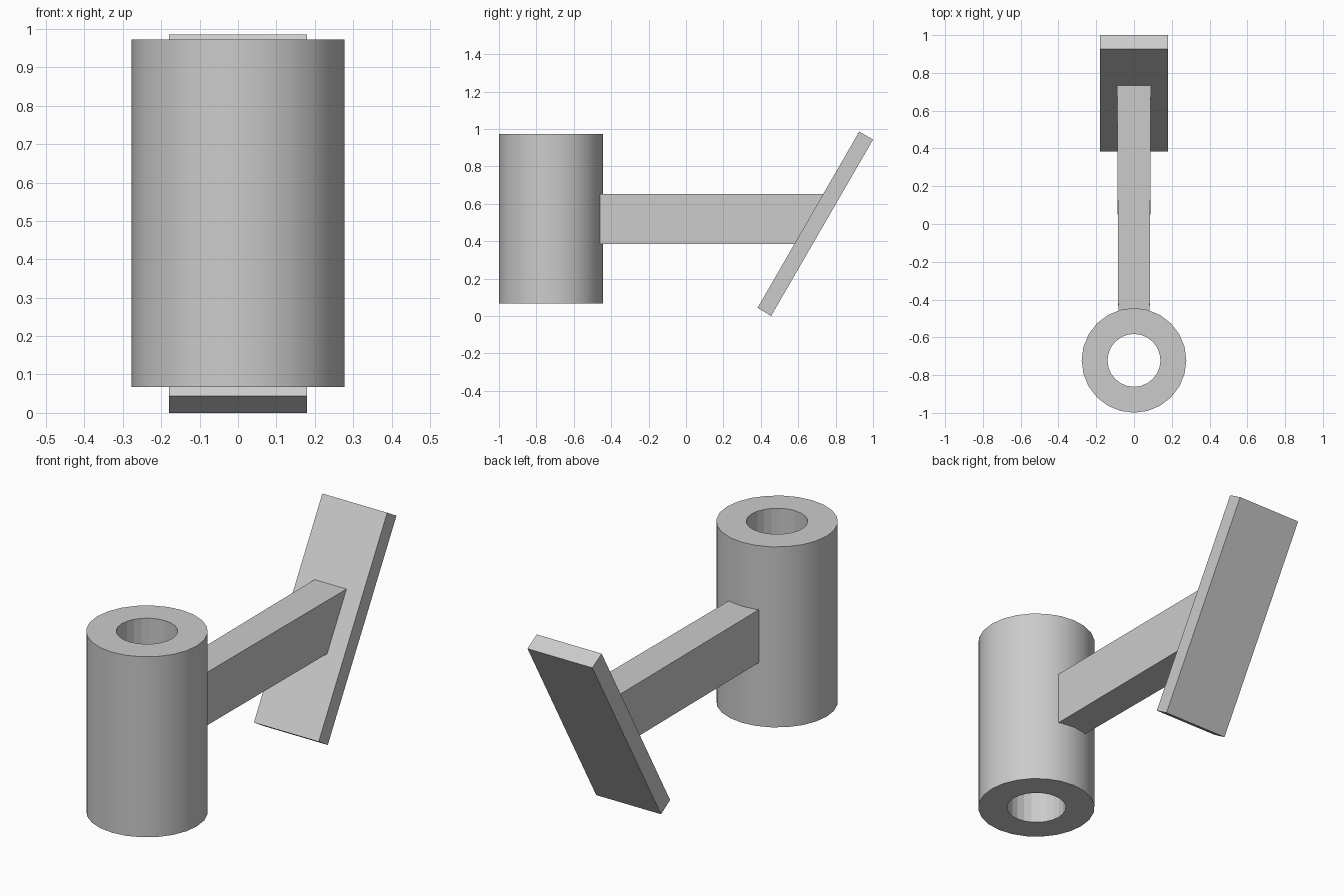
import bpy, bmesh
from math import sin, cos, pi

if "Cube" in bpy.data.objects:
    bpy.data.objects.remove(bpy.data.objects["Cube"])


def make_object(name, bm):
    bmesh.ops.recalc_face_normals(bm, faces=bm.faces[:])
    mesh = bpy.data.meshes.new(name)
    bm.to_mesh(mesh)
    bm.free()
    obj = bpy.data.objects.new(name, mesh)
    bpy.context.collection.objects.link(obj)
    return obj


def side_prism(name, profile):
    """Extrude a (y, z, half_width) side profile across x."""
    bm = bmesh.new()
    left, right = ([bm.verts.new((s * w, y, z)) for y, z, w in profile] for s in (-1, 1))
    bm.faces.new(left)
    bm.faces.new(right[::-1])
    n = len(profile)
    for i in range(n):
        j = (i + 1) % n
        bm.faces.new((left[i], left[j], right[j], right[i]))
    return make_object(name, bm)


def tube(name, y, r_out, r_in, z0, z1, sides=24):
    """Upright hollow cylinder; outer wall smooth, bore faceted."""
    bm = bmesh.new()
    profile = [(r_out, z0), (r_out, z1), (r_in, z1), (r_in, z0)]
    rings = [[bm.verts.new((r * cos(2 * pi * i / sides), y + r * sin(2 * pi * i / sides), z))
              for i in range(sides)] for r, z in profile]
    for k in range(4):
        a, b = rings[k], rings[(k + 1) % 4]
        for i in range(sides):
            j = (i + 1) % sides
            face = bm.faces.new((a[i], a[j], b[j], b[i]))
            face.smooth = k == 0
    # keep the rims crisp
    for e in bm.edges:
        if len(e.link_faces) == 2 and e.link_faces[0].smooth != e.link_faces[1].smooth:
            e.smooth = False
    return make_object(name, bm)


# Hollow sleeve
tube("sleeve", -0.722, 0.277, 0.14, 0.067, 0.973)

# Arm from inside the sleeve wall to the sloping plate, slightly tapered
side_prism("arm", [(-0.50, 0.386, 0.083), (0.59, 0.386, 0.089),
                   (0.742, 0.652, 0.089), (-0.50, 0.652, 0.083)])

# Tilted end plate
side_prism("end_plate", [(0.383, 0.044, 0.18), (0.455, 0.0, 0.18),
                         (1.0, 0.943, 0.18), (0.926, 0.986, 0.18)])
